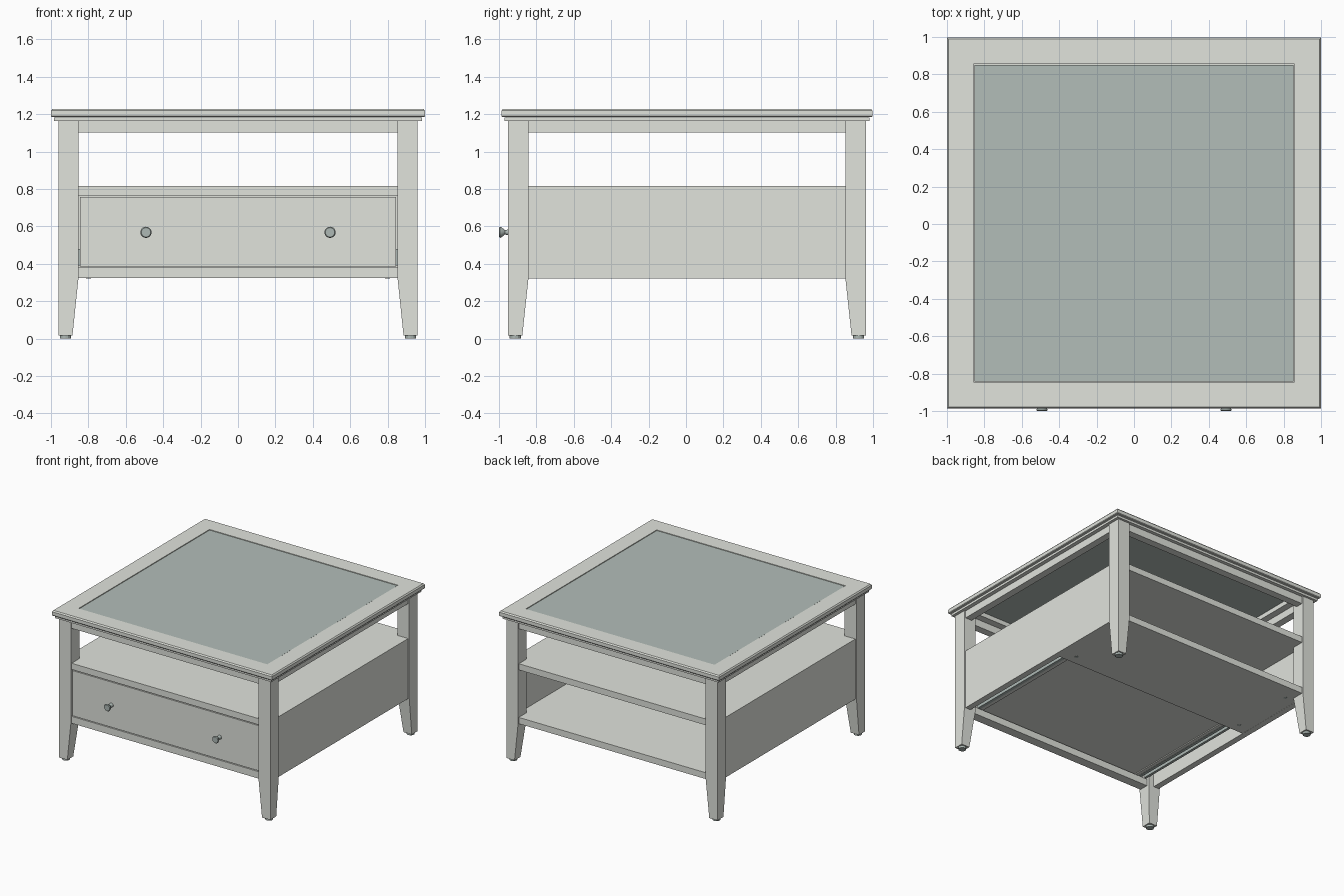
import bpy, bmesh
from math import pi
from mathutils import Matrix

cube = bpy.data.objects.get("Cube")
if cube:
    bpy.data.objects.remove(cube, do_unlink=True)


def material(name, rgb):
    m = bpy.data.materials.new(name)
    m.use_nodes = True
    m.diffuse_color = (*rgb, 1)
    bsdf = next(n for n in m.node_tree.nodes if n.type == 'BSDF_PRINCIPLED')
    bsdf.inputs["Base Color"].default_value = (*rgb, 1)
    bsdf.inputs["Roughness"].default_value = 0.6
    return m


PAINT = material("warm grey paint", (0.75, 0.77, 0.72))
GLASS = material("grey green glass", (0.45, 0.515, 0.485))
STEEL = material("dull steel", (0.42, 0.485, 0.46))

CY = 0.005  # middle of the table body in depth


def finish(name, bm, mat):
    bmesh.ops.recalc_face_normals(bm, faces=bm.faces)
    mesh = bpy.data.meshes.new(name)
    bm.to_mesh(mesh)
    bm.free()
    mesh.materials.append(mat)
    ob = bpy.data.objects.new(name, mesh)
    bpy.context.collection.objects.link(ob)
    return ob


def loft(name, rects, mat=PAINT, ring=False):
    """Join rectangles (x0, x1, y0, y1, z); ring closes them into a frame."""
    bm = bmesh.new()
    loops = [[bm.verts.new(p) for p in
              ((x0, y0, z), (x1, y0, z), (x1, y1, z), (x0, y1, z))]
             for x0, x1, y0, y1, z in rects]
    pairs = list(zip(loops, loops[1:]))
    if ring:
        pairs.append((loops[-1], loops[0]))
    else:
        bm.faces.new(loops[0])
        bm.faces.new(loops[-1])
    for a, b in pairs:
        for i in range(4):
            j = (i + 1) % 4
            bm.faces.new((a[i], a[j], b[j], b[i]))
    return finish(name, bm, mat)


def box(name, x, y, z, mat=PAINT):
    return loft(name, [(*x, *y, z[0]), (*x, *y, z[1])], mat)


def span(a, b, sign):
    return tuple(sorted((a * sign, b * sign)))


def span_y(a, b, sign):
    return tuple(sorted((CY + a * sign, CY + b * sign)))


def disc(name, x, y, z, r, depth, mat=STEEL, sides=12):
    bm = bmesh.new()
    bmesh.ops.create_cone(bm, cap_ends=True, segments=sides, radius1=r,
                          radius2=r, depth=depth,
                          matrix=Matrix.Translation((x, y, z + depth / 2)))
    return finish(name, bm, mat)


# Moulded top frame, with a lip that carries the glass
profile = [(0.165, 1.163), (0.017, 1.163), (0.017, 1.181), (0.024, 1.181),
           (0.024, 1.185), (0.004, 1.185), (0.0, 1.19), (0.0, 1.218),
           (0.008, 1.228), (0.142, 1.228), (0.142, 1.2), (0.165, 1.2)]
loft("top_frame", [(i - 1, 1 - i, CY - 0.992 + i, CY + 0.992 - i, z)
                   for i, z in profile], ring=True)
box("glass_top", (-0.854, 0.854), (CY - 0.846, CY + 0.846), (1.2, 1.225), GLASS)

# Tapered legs on small glides
for sx, side in ((1, "left"), (-1, "right")):
    for sy, end in ((-1, "front"), (1, "back")):
        upper = (*span(0.853, 0.96, sx), *span_y(0.847, 0.957, sy))
        lower = (*span(0.885, 0.96, sx), *span_y(0.88, 0.957, sy))
        loft(f"{end}_{side}_leg", [(*lower, 0.017), (*upper, 0.325), (*upper, 1.163)])
        disc(f"{end}_{side}_glide", sx * 0.923, CY + sy * 0.918, 0, 0.03, 0.02)

# Top rails between the legs
for s, side, end in ((1, "left", "back"), (-1, "right", "front")):
    box(f"{side}_top_rail", span(0.89, 0.95, s), (CY - 0.86, CY + 0.86), (1.103, 1.163))
    box(f"{end}_top_rail", (-0.86, 0.86), span_y(0.885, 0.947, s), (1.103, 1.163))

# Case: side panels, open shelf, floor at the back, rail under the drawer
for s, side in ((1, "left"), (-1, "right")):
    box(f"{side}_panel", span(0.9, 0.95, s), (CY - 0.9, CY + 0.9), (0.322, 0.767))
box("shelf", (-0.95, 0.95), (CY - 0.947, CY + 0.947), (0.765, 0.816))
box("case_floor", (-0.95, 0.95), (0.2, CY + 0.947), (0.323, 0.375))
box("case_divider", (-0.9, 0.9), (0.2, 0.23), (0.375, 0.765))
box("front_rail", (-0.86, 0.86), (CY - 0.947, CY - 0.87), (0.323, 0.38))

# Drawer: front, box and runners
box("drawer_front", (-0.846, 0.846), (CY - 0.945, CY - 0.91), (0.386, 0.757))
box("drawer_bottom", (-0.77, 0.77), (CY - 0.91, 0.19), (0.395, 0.41))
box("drawer_back", (-0.77, 0.77), (0.16, 0.19), (0.395, 0.68))
for s, side in ((1, "left"), (-1, "right")):
    box(f"{side}_drawer_side", span(0.75, 0.78, s), (CY - 0.91, 0.19), (0.387, 0.68))
    box(f"{side}_runner", span(0.78, 0.805, s), (CY - 0.88, 0.19), (0.385, 0.43), STEEL)
    box(f"{side}_runner_rail", span(0.835, 0.856, s), (CY - 0.88, 0.19), (0.39, 0.48), STEEL)

# Turned knobs
knob_profile = [(0.018, -0.935), (0.015, -0.95), (0.012, -0.968),
                (0.028, -0.988), (0.03, -0.994), (0.025, -1.0)]
SIDES = 20
for s, side in ((1, "left"), (-1, "right")):
    bm = bmesh.new()
    rings = []
    for r, y in knob_profile:
        made = bmesh.ops.create_circle(
            bm, segments=SIDES, radius=r,
            matrix=Matrix.Translation((s * 0.492, y, 0.568)) @ Matrix.Rotation(pi / 2, 4, 'X'))
        rings.append(made["verts"])
    for a, b in zip(rings, rings[1:]):
        for i in range(SIDES):
            j = (i + 1) % SIDES
            bm.faces.new((a[i], a[j], b[j], b[i]))
    bm.faces.new(rings[0])
    bm.faces.new(rings[-1])
    knob = finish(f"{side}_knob", bm, STEEL)
    bpy.ops.object.select_all(action='DESELECT')
    knob.select_set(True)
    bpy.context.view_layer.objects.active = knob
    bpy.ops.object.shade_smooth_by_angle()

# Screw caps under the floor
for s, side in ((1, "left"), (-1, "right")):
    for y, end in ((0.28, "inner"), (0.82, "outer")):
        disc(f"{side}_{end}_screw_cap", s * 0.8, y, 0.3215, 0.014, 0.005)
